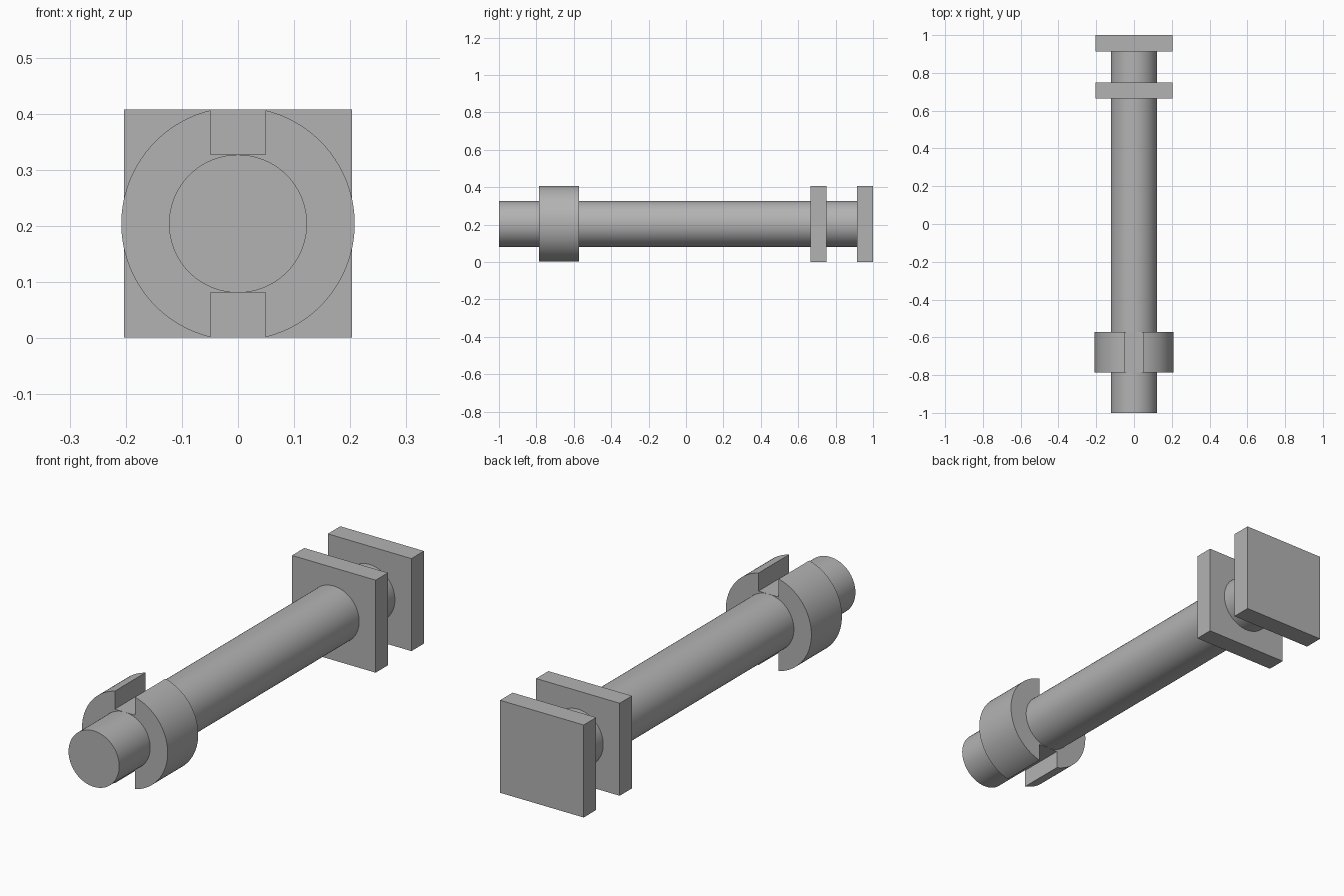
import bpy
import bmesh
from math import asin, cos, pi, sin, sqrt

cube = bpy.data.objects.get("Cube")
if cube:
    bpy.data.objects.remove(cube, do_unlink=True)

AXIS_Z = 0.204
ROD_R = 0.123
COLLAR_R = 0.208
SLOT = 0.049

grey = bpy.data.materials.new("plain grey")
grey.use_nodes = True
colour = (0.45, 0.45, 0.45, 1)
grey.diffuse_color = colour
grey.node_tree.nodes["Principled BSDF"].inputs["Base Color"].default_value = colour


def extrude_along_y(name, outline, y0, y1, smooth=False):
    """Extrude an (x, z) outline around the bolt axis from y0 to y1."""
    bm = bmesh.new()
    face = bm.faces.new([bm.verts.new((x, y0, z + AXIS_Z)) for x, z in outline])
    result = bmesh.ops.extrude_face_region(bm, geom=[face])
    moved = [v for v in result["geom"] if isinstance(v, bmesh.types.BMVert)]
    bmesh.ops.translate(bm, verts=moved, vec=(0, y1 - y0, 0))
    bmesh.ops.recalc_face_normals(bm, faces=bm.faces)
    mesh = bpy.data.meshes.new(name)
    bm.to_mesh(mesh)
    bm.free()
    mesh.materials.append(grey)
    obj = bpy.data.objects.new(name, mesh)
    bpy.context.collection.objects.link(obj)
    if smooth:
        bpy.ops.object.select_all(action="DESELECT")
        obj.select_set(True)
        bpy.context.view_layer.objects.active = obj
        bpy.ops.object.shade_smooth_by_angle(angle=pi / 6)
    return obj


def arc(radius, start, end, steps):
    angles = [start + (end - start) * i / steps for i in range(steps + 1)]
    return [(radius * cos(a), radius * sin(a)) for a in angles]


# Round shaft
extrude_along_y("shaft", arc(ROD_R, 0, 2 * pi, 96)[:-1], -1, 0.93, True)

# Collar with a flat-bottomed slot at top and bottom
edge = pi / 2 - asin(SLOT / COLLAR_R)
half = arc(COLLAR_R, -edge, edge, 64) + [(SLOT, ROD_R), (-SLOT, ROD_R)]
other = arc(COLLAR_R, pi - edge, pi + edge, 64) + [(-SLOT, -ROD_R), (SLOT, -ROD_R)]
extrude_along_y("slotted_collar", half + other, -0.785, -0.573, True)

# Square plates at the back
S = sqrt(COLLAR_R ** 2 - SLOT ** 2) + 0.001
square = [(-S, -S), (S, -S), (S, S), (-S, S)]
extrude_along_y("inner_plate", square, 0.665, 0.75)
extrude_along_y("end_plate", square, 0.913, 1)
